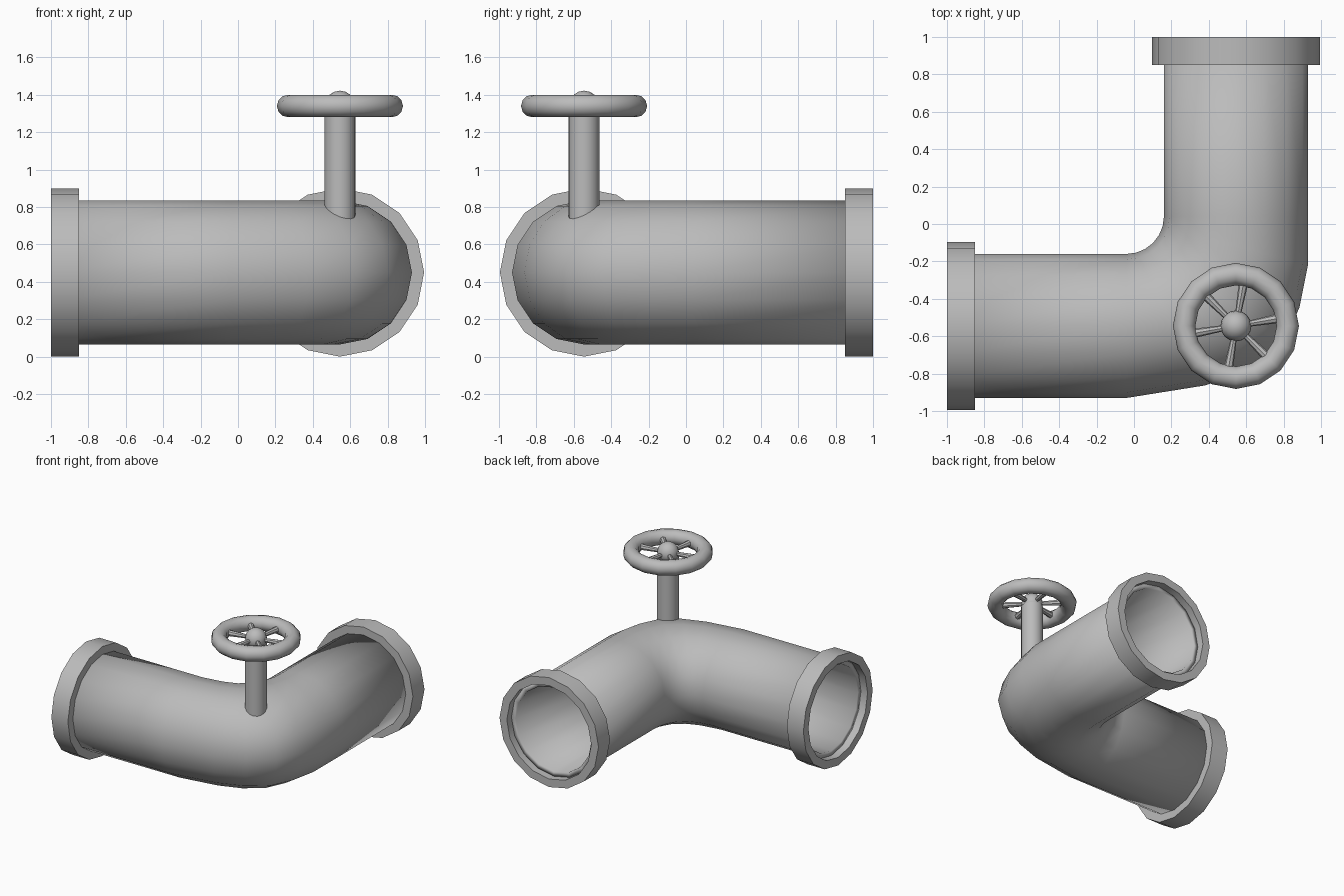
import bpy, bmesh
from math import sin, cos, pi, radians
from mathutils import Vector, Matrix

cube = bpy.data.objects.get("Cube")
if cube:
    bpy.data.objects.remove(cube)

grey = bpy.data.materials.new("grey metal")
grey.use_nodes = True
grey.diffuse_color = (0.5, 0.5, 0.5, 1)
grey.node_tree.nodes["Principled BSDF"].inputs["Base Color"].default_value = grey.diffuse_color

AXIS = 0.545         # sideways offset of both pipe arms
MID = 0.45           # height of the pipe axis
PIPE_R = 0.385
SIDES = 16
WHEEL = Vector((AXIS, -AXIS, 1.34))


def finish(name, bm, angle=35):
    bmesh.ops.recalc_face_normals(bm, faces=bm.faces)
    mesh = bpy.data.meshes.new(name)
    bm.to_mesh(mesh)
    bm.free()
    mesh.materials.append(grey)
    obj = bpy.data.objects.new(name, mesh)
    bpy.context.collection.objects.link(obj)
    bpy.ops.object.select_all(action='DESELECT')
    obj.select_set(True)
    bpy.context.view_layer.objects.active = obj
    bpy.ops.object.shade_smooth_by_angle(angle=radians(angle))
    return obj


def loft(bm, rings, closed=False):
    """Skin a list of equal rings of points."""
    rings = [[bm.verts.new(p) for p in ring] for ring in rings]
    pairs = list(zip(rings, rings[1:]))
    if closed:
        pairs.append((rings[-1], rings[0]))
    for a, b in pairs:
        for i in range(len(a)):
            j = (i + 1) % len(a)
            bm.faces.new((a[i], a[j], b[j], b[i]))


def section(inner, outer, height):
    """Upright elliptical ring between an inner-bend and outer-bend point."""
    centre = ((inner + outer) / 2).to_3d() + Vector((0, 0, MID))
    half = ((outer - inner) / 2).to_3d()
    turns = [2 * pi * i / SIDES for i in range(SIDES)]
    return [centre + half * cos(t) + Vector((0, 0, height * sin(t))) for t in turns]


# Elbow pipe: straight arm, swollen bend, straight arm
near, far, end = AXIS - PIPE_R, AXIS + PIPE_R, 0.94
outer_bend = [(-0.04, -far), (0.38, -0.863), (0.62, -0.78), (0.80, -0.64),
              (0.885, -0.445), (far, -0.22), (far, 0.04)]
rings = [section(Vector((-end, -near)), Vector((-end, -far)), PIPE_R)]
for i, point in enumerate(outer_bend):
    t = i * pi / 12
    inner = Vector((-0.04 + 0.2 * sin(t), 0.04 - 0.2 * cos(t)))
    rings.append(section(inner, Vector(point), PIPE_R))
rings.append(section(Vector((near, end)), Vector((far, end)), PIPE_R))
bm = bmesh.new()
loft(bm, rings)
pipe = finish("elbow_pipe", bm)
wall = pipe.modifiers.new("wall", 'SOLIDIFY')
wall.thickness = 0.04
wall.offset = -1

# Open collars on both pipe ends
for name, side in (("side_collar", 0), ("back_collar", 1)):
    rings = []
    for along, r in ((1, 0.45), (0.85, 0.45), (0.85, 0.384), (1, 0.384)):
        if side:
            a, b = Vector((AXIS - r, along)), Vector((AXIS + r, along))
        else:
            a, b = Vector((-along, -AXIS + r)), Vector((-along, -AXIS - r))
        rings.append(section(a, b, r))
    bm = bmesh.new()
    loft(bm, rings, closed=True)
    finish(name, bm)

# Valve stem
bm = bmesh.new()
bmesh.ops.create_cone(bm, cap_ends=True, segments=SIDES, radius1=0.083, radius2=0.083, depth=0.68,
                      matrix=Matrix.Translation((AXIS, -AXIS, 0.97)))
finish("valve_stem", bm)

# Hand wheel rim
rings = []
for i in range(SIDES):
    t = 2 * pi * i / SIDES
    out = Vector((cos(t), sin(t), 0))
    rings.append([WHEEL + out * (0.277 + 0.06 * cos(s)) + Vector((0, 0, 0.06 * sin(s)))
                  for s in (2 * pi * k / 12 for k in range(12))])
bm = bmesh.new()
loft(bm, rings, closed=True)
finish("wheel_rim", bm, 60)

# Hand wheel hub
bm = bmesh.new()
bmesh.ops.create_uvsphere(bm, u_segments=SIDES, v_segments=8, radius=0.082,
                          matrix=Matrix.Translation(WHEEL))
finish("wheel_hub", bm, 60)

# Spokes, opposite pairs, widening toward the rim
for n, degrees in enumerate((10, 80, 135, 190, 260, 315)):
    place = (Matrix.Translation(WHEEL) @ Matrix.Rotation(radians(degrees), 4, 'Z')
             @ Matrix.Rotation(pi / 2, 4, 'Y') @ Matrix.Translation((0, 0, 0.14)))
    bm = bmesh.new()
    bmesh.ops.create_cone(bm, cap_ends=True, segments=8, radius1=0.015, radius2=0.025,
                          depth=0.18, matrix=place)
    finish(f"wheel_spoke_{n + 1}", bm)
